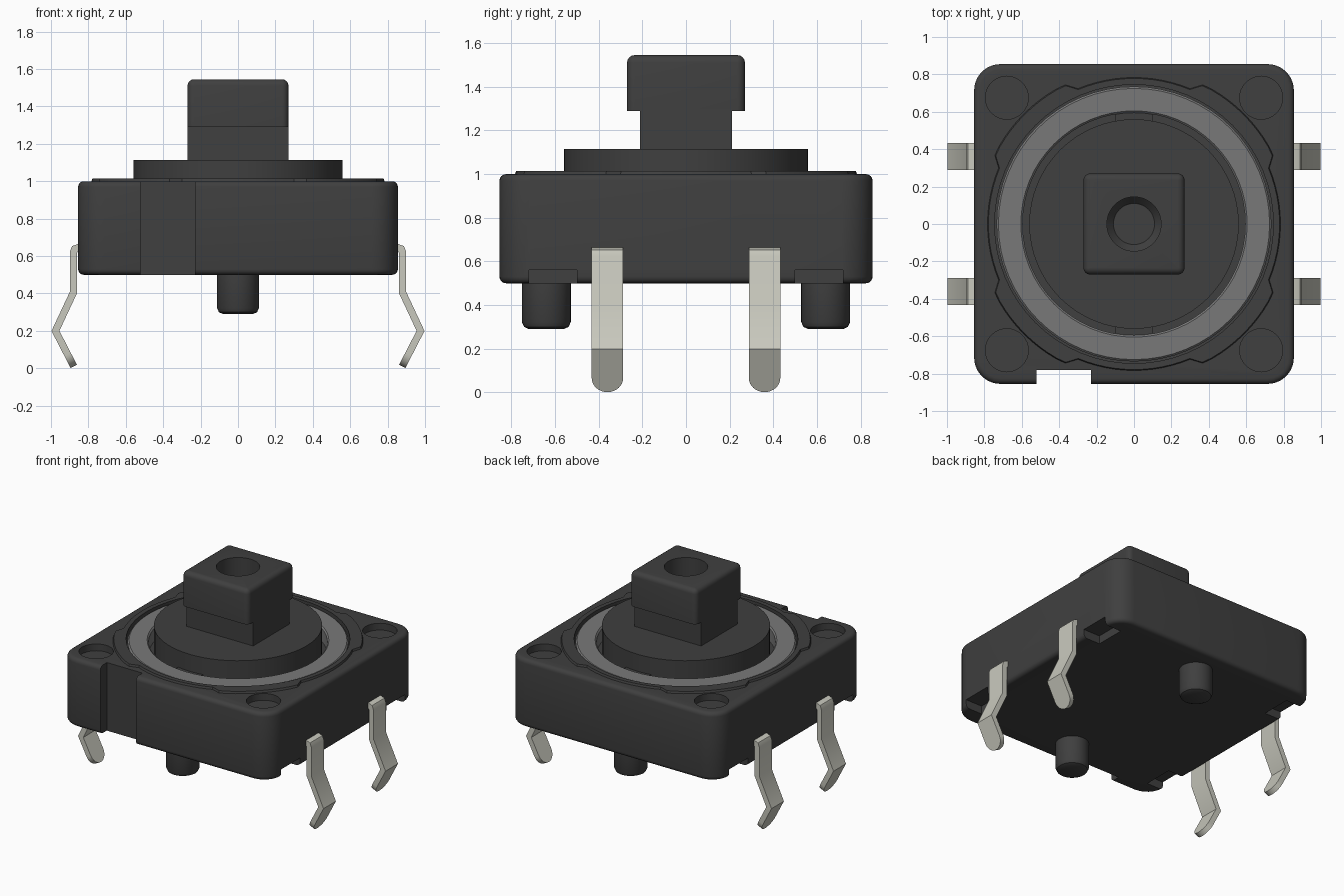
import bpy, bmesh, math
from mathutils import Vector, Matrix

old = bpy.data.objects.get("Cube")
if old:
    bpy.data.objects.remove(old, do_unlink=True)


def material(name, rgb):
    mat = bpy.data.materials.new(name)
    mat.use_nodes = True
    mat.diffuse_color = (*rgb, 1)
    bsdf = next(n for n in mat.node_tree.nodes if n.type == 'BSDF_PRINCIPLED')
    bsdf.inputs["Base Color"].default_value = (*rgb, 1)
    return mat


BLACK = material("black plastic", (0.05, 0.05, 0.05))
GREY = material("grey seal", (0.19, 0.19, 0.19))
METAL = material("tinned metal", (0.58, 0.58, 0.51))


def finish(name, bm, mat):
    bmesh.ops.recalc_face_normals(bm, faces=bm.faces)
    mesh = bpy.data.meshes.new(name)
    bm.to_mesh(mesh)
    bm.free()
    mesh.materials.append(mat)
    obj = bpy.data.objects.new(name, mesh)
    bpy.context.collection.objects.link(obj)
    return obj


def activate(obj):
    bpy.ops.object.select_all(action='DESELECT')
    obj.select_set(True)
    bpy.context.view_layer.objects.active = obj


def smooth(obj):
    activate(obj)
    bpy.ops.object.shade_smooth_by_angle(angle=math.radians(35))


def lathe(name, profile, mat, x=0, y=0, steps=48):
    """Revolve an (r, z) profile about the z axis."""
    bm = bmesh.new()
    verts = [bm.verts.new((r, 0, z)) for r, z in profile]
    edges = [bm.edges.new(pair) for pair in zip(verts, verts[1:])]
    bmesh.ops.spin(bm, geom=verts + edges, cent=(0, 0, 0), axis=(0, 0, 1),
                   angle=math.tau, steps=steps)
    bmesh.ops.remove_doubles(bm, verts=bm.verts, dist=1e-4)
    bmesh.ops.translate(bm, verts=bm.verts, vec=(x, y, 0))
    return finish(name, bm, mat)


def drum(name, r, z0, z1, mat, x=0, y=0, steps=48):
    return lathe(name, [(0, z0), (r, z0), (r, z1), (0, z1)], mat, x, y, steps)


def block(name, lo, hi, mat, corner=0, edge=0):
    """Box between two corners, with rounded uprights and rounded rims."""
    bm = bmesh.new()
    lo, hi = Vector(lo), Vector(hi)
    bmesh.ops.create_cube(bm, size=1, matrix=Matrix.Translation((lo + hi) / 2)
                          @ Matrix.Diagonal((*(hi - lo), 1)))
    if corner:
        up = [e for e in bm.edges if abs(e.verts[0].co.z - e.verts[1].co.z) > 0.01]
        bmesh.ops.bevel(bm, geom=up, offset=corner, segments=6, profile=0.5, affect='EDGES')
    if edge:
        rim = [e for e in bm.edges if abs(e.verts[0].co.z - e.verts[1].co.z) < 0.001]
        bmesh.ops.bevel(bm, geom=rim, offset=edge, segments=4, profile=0.5, affect='EDGES')
    return finish(name, bm, mat)


def cut(obj, cutters):
    activate(obj)
    for c in cutters:
        c.hide_render = True
        mod = obj.modifiers.new("cut", 'BOOLEAN')
        mod.operation = 'DIFFERENCE'
        mod.solver = 'EXACT'
        mod.object = c
        bpy.ops.object.modifier_apply(modifier=mod.name)


SIGNS = [(sx, sy) for sx in (-1, 1) for sy in (-1, 1)]

# Housing with well, front slot, corner dimples and underside notches
housing = block("housing", (-0.855, -0.855, 0.5), (0.855, 0.855, 1.0), BLACK, 0.14, 0.03)
well = drum("well_cutter", 0.745, 0.9, 1.2, BLACK, steps=64)
cutters = [well, block("slot_cutter", (-0.52, -1, 0.4), (-0.23, -0.78, 1.2), BLACK)]
for sx, sy in SIGNS:
    cutters.append(drum("dimple_cutter", 0.115, 0.95, 1.1, BLACK, 0.68 * sx, 0.675 * sy, 32))
    xs = sorted((0.72 * sx, 1.0 * sx))
    ys = sorted((0.5 * sy, 0.72 * sy))
    cutters.append(block("notch_cutter", (xs[0], ys[0], 0.4), (xs[1], ys[1], 0.56), BLACK))
cut(housing, cutters)
smooth(housing)

# Slightly raised lobed rim around the well
bm = bmesh.new()
outline = []
for i in range(96):
    a = math.tau * i / 96
    lobe = min(1, max(0, 0.5 - 4 * math.cos(4 * a) - 0.6))
    r = 0.79 + 0.05 * lobe
    outline.append(bm.verts.new((r * math.cos(a), r * math.sin(a), 0.98)))
base = bm.faces.new(outline)
top = bmesh.ops.extrude_face_region(bm, geom=[base])["geom"]
for v in (g for g in top if isinstance(g, bmesh.types.BMVert)):
    v.co = (v.co.x * 0.985, v.co.y * 0.985, 1.015)
rim = finish("raised_rim", bm, BLACK)
cut(rim, [well])
smooth(rim)
for c in cutters:
    bpy.data.objects.remove(c, do_unlink=True)

# Grey sealing ring
smooth(lathe("seal_ring", [(0.595, 0.89), (0.735, 0.89), (0.735, 0.995), (0.725, 1.005),
                           (0.605, 1.005), (0.595, 0.995), (0.595, 0.89)], GREY, steps=64))

# Plunger disc with two small key tabs
smooth(drum("plunger_disc", 0.56, 0.89, 1.115, BLACK, steps=64))
for s in (-1, 1):
    ys = sorted((0.54 * s, 0.597 * s))
    block("key_tab", (-0.1, ys[0], 0.89), (0.1, ys[1], 0.99), BLACK)

# Stem: narrow neck and bored square head
block("stem_neck", (-0.27, -0.21, 1.1), (0.27, 0.21, 1.3), BLACK)
head = block("stem_head", (-0.27, -0.27, 1.29), (0.27, 0.27, 1.545), BLACK, 0.035)
bm = bmesh.new()
bm.from_mesh(head.data)
crown = [e for e in bm.edges if all(v.co.z > 1.54 for v in e.verts)]
bmesh.ops.bevel(bm, geom=crown, offset=0.034, segments=4, profile=0.5, affect='EDGES')
bm.to_mesh(head.data)
bm.free()
bore = lathe("bore_cutter", [(0, 1.33), (0.11, 1.33), (0.145, 1.37), (0.145, 1.7), (0, 1.7)], BLACK)
cut(head, [bore])
bpy.data.objects.remove(bore, do_unlink=True)
smooth(head)

# Locating pegs
for label, y in (("front", -0.64), ("back", 0.64)):
    smooth(lathe(label + "_peg", [(0, 0.29), (0.08, 0.29), (0.102, 0.3), (0.112, 0.322),
                                  (0.112, 0.52), (0, 0.52)], BLACK, 0, y, 32))


# Bent terminals with rounded tips
def terminal(name, sx, y):
    half, thick = 0.072, 0.019
    path = [Vector(p) for p in ((0.8, 0.645), (0.855, 0.645), (0.873, 0.638), (0.88, 0.62),
                                (0.88, 0.405), (0.976, 0.2), (0.878, 0.01))]
    widths = [half] * (len(path) - 1)
    tip = path.pop()
    back = (path[-1] - tip).normalized()
    for i in range(9):
        a = math.pi / 2 * i / 8
        path.append(tip + back * half * (1 - math.sin(a)))
        widths.append(max(half * math.cos(a), 0.004))
    bm = bmesh.new()
    rings = []
    for i, p in enumerate(path):
        d0 = (p - path[max(i - 1, 0)]).normalized()
        d1 = (path[min(i + 1, len(path) - 1)] - p).normalized()
        d = (d0 + d1).normalized()
        n = Vector((-d.y, d.x)) * thick / max(d.dot(d1 if d1.length else d0), 0.5)
        rings.append([bm.verts.new((sx * (p.x + k * n.x), y + w * widths[i], p.y + k * n.y))
                      for k, w in ((1, -1), (1, 1), (-1, 1), (-1, -1))])
    for a, b in zip(rings, rings[1:]):
        for j in range(4):
            bm.faces.new((a[j], a[j - 1], b[j - 1], b[j]))
    bm.faces.new(rings[0])
    bm.faces.new(rings[-1])
    smooth(finish(name, bm, METAL))


for sx, sy in SIGNS:
    side = "left" if sx > 0 else "right"
    end = "back" if sy > 0 else "front"
    terminal(f"{end}_{side}_terminal", sx, 0.36 * sy)
